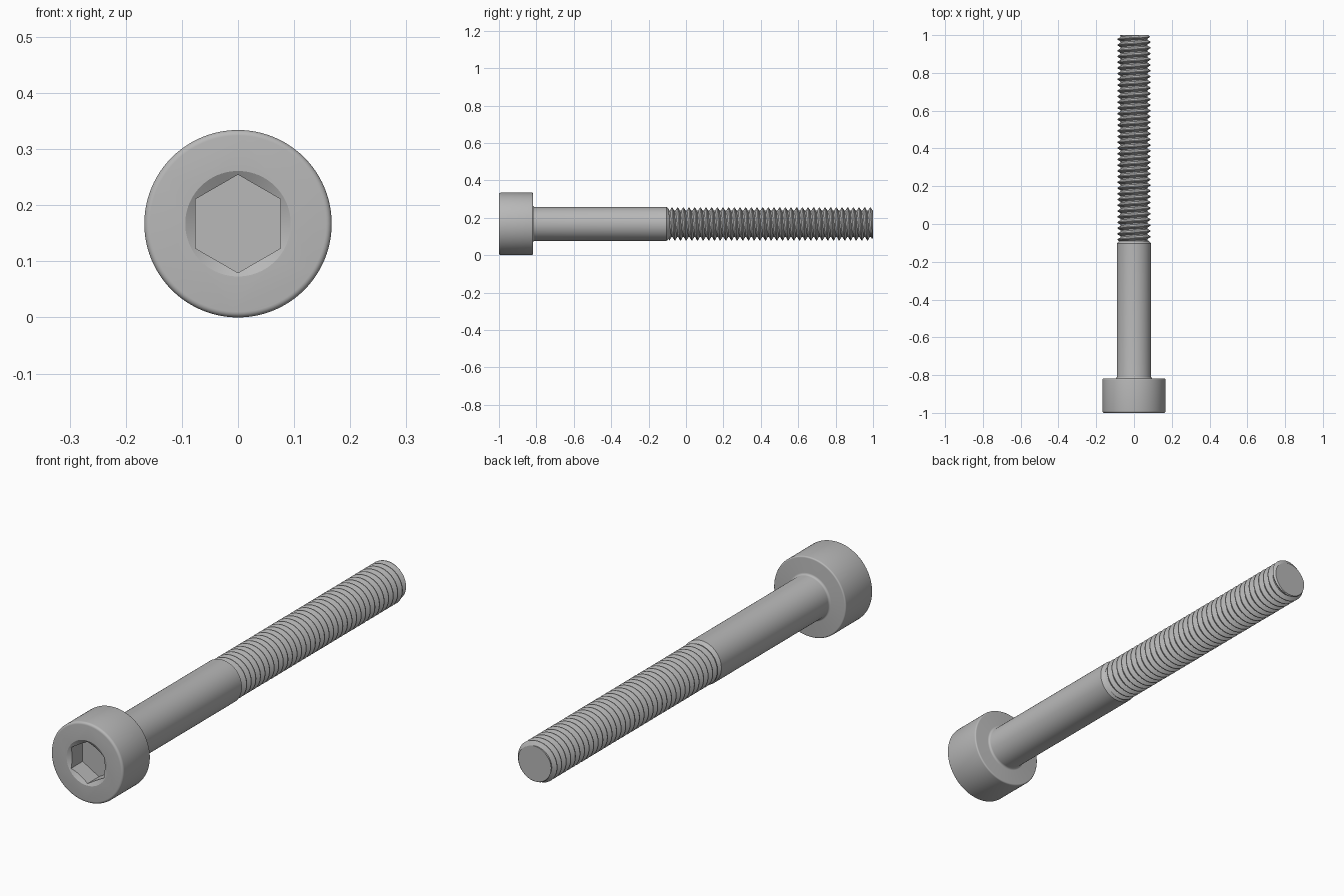
import bpy, bmesh, math
from mathutils import Matrix

cube = bpy.data.objects.get("Cube")
if cube:
    bpy.data.objects.remove(cube)

AXIS_Z = 0.167
HEAD_R, HEAD_BACK = 0.167, -0.818
SHANK_R, THREAD_START, TIP = 0.091, -0.09, 1.0
MAJOR_R, MINOR_R, PITCH = 0.088, 0.071, 0.0303
SOCKET_DEPTH, HEX_R, MOUTH_R = 0.08, 0.0875, 0.094

steel = bpy.data.materials.new("steel_grey")
steel.use_nodes = True
steel.diffuse_color = (0.48, 0.48, 0.48, 1)
steel.node_tree.nodes["Principled BSDF"].inputs["Base Color"].default_value = (0.48, 0.48, 0.48, 1)


def make_object(name, bm):
    bmesh.ops.recalc_face_normals(bm, faces=bm.faces)
    mesh = bpy.data.meshes.new(name)
    bm.to_mesh(mesh)
    bm.free()
    mesh.materials.append(steel)
    obj = bpy.data.objects.new(name, mesh)
    obj.location.z = AXIS_Z
    bpy.context.collection.objects.link(obj)
    return obj


def smooth(obj, degrees=25):
    bpy.ops.object.select_all(action='DESELECT')
    obj.select_set(True)
    bpy.context.view_layer.objects.active = obj
    bpy.ops.object.shade_smooth_by_angle(angle=math.radians(degrees))


def lathe(name, profile, sides=96):
    """Turn (radius, y) points around the y axis and cap both ends."""
    bm = bmesh.new()
    rings = []
    for r, y in profile:
        turn = [i * math.tau / sides for i in range(sides)]
        rings.append([bm.verts.new((r * math.sin(a), y, r * math.cos(a))) for a in turn])
    for a, b in zip(rings, rings[1:]):
        for i in range(sides):
            j = (i + 1) % sides
            bm.faces.new((a[i], a[j], b[j], b[i]))
    bm.faces.new(rings[0])
    bm.faces.new(rings[-1])
    return make_object(name, bm)


def arc(cr, cy, radius, start, end, steps=5):
    """Points of a rounded corner in the (radius, y) plane, angles in degrees."""
    angles = [math.radians(start + (end - start) * i / steps) for i in range(steps + 1)]
    return [(cr + radius * math.cos(a), cy + radius * math.sin(a)) for a in angles]


def cut(target, cutter):
    mod = target.modifiers.new(cutter.name, 'BOOLEAN')
    mod.operation = 'DIFFERENCE'
    mod.solver = 'EXACT'
    mod.object = cutter
    bpy.context.view_layer.objects.active = target
    bpy.ops.object.modifier_apply(modifier=mod.name)
    bpy.data.objects.remove(cutter)


# Head and plain shank, turned as one piece with rounded rims and neck fillet
ROUND, RIM, NECK = 0.01, 0.006, 0.009
body = lathe("head_and_shank",
             arc(HEAD_R - ROUND, -1 + ROUND, ROUND, -90, 0)
             + arc(HEAD_R - RIM, HEAD_BACK - RIM, RIM, 0, 90)
             + arc(SHANK_R + NECK, HEAD_BACK + NECK, NECK, 270, 180)
             + [(SHANK_R, THREAD_START - 0.014), (0.078, THREAD_START)])

# Hexagonal socket with a conical mouth
slope = math.tan(math.radians(60))
lead = 0.01
cone = lathe("mouth_cutter", [(MOUTH_R + lead * slope, -1 - lead),
                              (0.01, -1 + (MOUTH_R - 0.01) / slope)])
cut(body, cone)
hexagon = lathe("hex_cutter", [(HEX_R, -1 - lead), (HEX_R, -1 + SOCKET_DEPTH)], sides=6)
cut(body, hexagon)
smooth(body)


# Threaded end: a helical surface, trimmed flat at both ends
def thread_radius(y, turn):
    phase = ((y - THREAD_START) / PITCH - turn) % 1.0
    off_crest = abs(phase - 0.5) * 2
    t = min(max((off_crest - 0.125) / 0.65, 0), 1)
    r = MAJOR_R + (MINOR_R - MAJOR_R) * t
    return min(r, 0.076 + (TIP - y))


bm = bmesh.new()
SIDES = 64
STEPS = [0, 0.1125, 0.275, 0.4375, 0.5625, 0.725, 0.8875]
turns = math.ceil((TIP - THREAD_START) / PITCH) + 2
columns = []
for i in range(SIDES + 1):
    turn = i / SIDES
    angle = turn * math.tau
    column = []
    for k in range(-2, turns):
        for s in STEPS:
            y = THREAD_START + (k + s + turn) * PITCH
            y = min(max(y, THREAD_START), TIP)
            r = thread_radius(y, turn)
            column.append(bm.verts.new((r * math.sin(angle), y, r * math.cos(angle))))
    columns.append(column)
for a, b in zip(columns, columns[1:]):
    for j in range(len(a) - 1):
        bm.faces.new((a[j], a[j + 1], b[j + 1], b[j]))
bmesh.ops.remove_doubles(bm, verts=bm.verts, dist=0.00005)
bmesh.ops.holes_fill(bm, edges=[e for e in bm.edges if e.is_boundary], sides=0)
thread = make_object("thread", bm)
smooth(thread)
